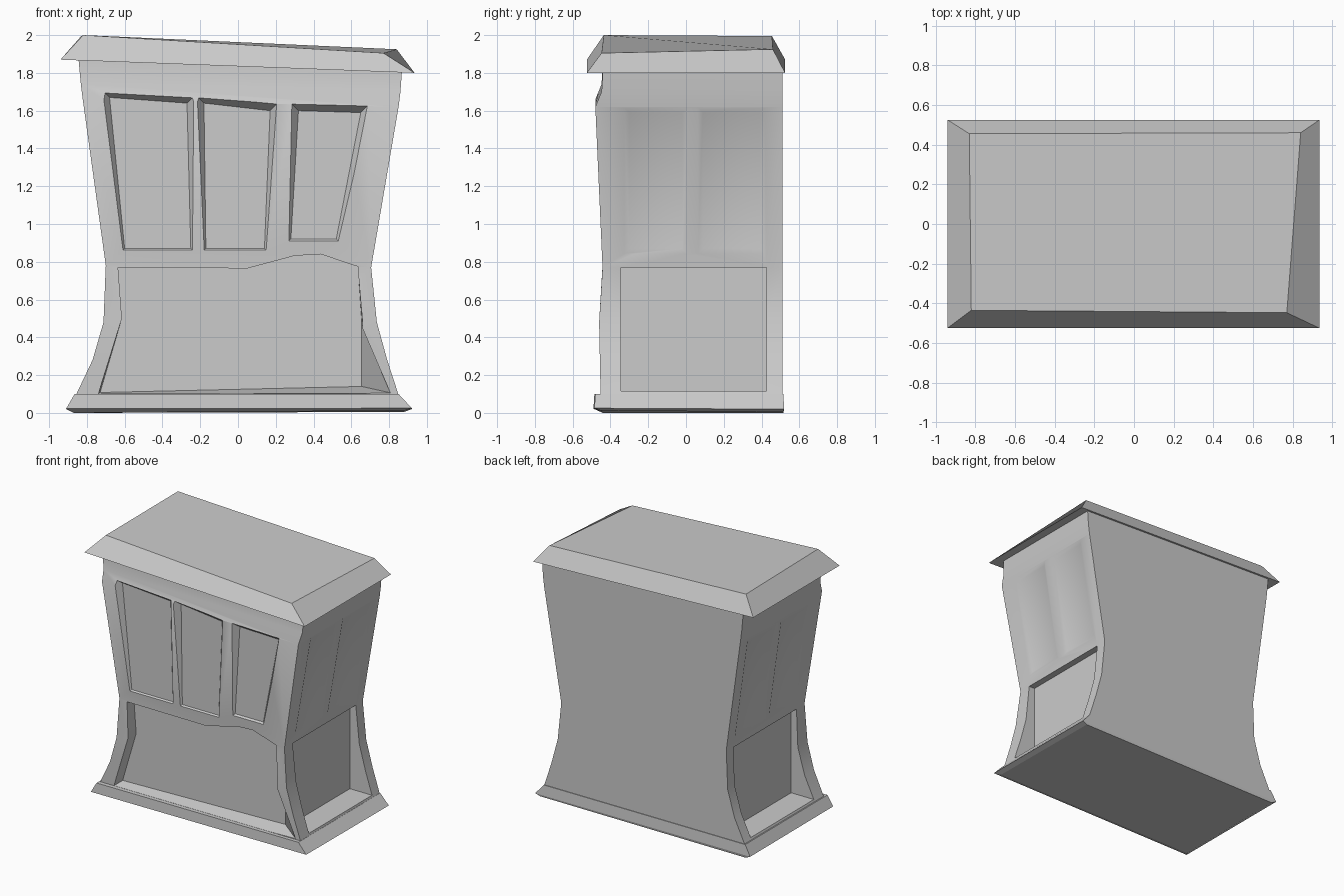
import bpy, bmesh

if "Cube" in bpy.data.objects:
    bpy.data.objects.remove(bpy.data.objects["Cube"])


def loft(name, rings):
    """Closed solid through rings of matching points."""
    bm = bmesh.new()
    vs = [[bm.verts.new(p) for p in r] for r in rings]
    n = len(vs[0])
    for a, b in zip(vs, vs[1:]):
        for i in range(n):
            j = (i + 1) % n
            bm.faces.new((a[i], a[j], b[j], b[i]))
    bm.faces.new(vs[0][::-1])
    bm.faces.new(vs[-1])
    bmesh.ops.recalc_face_normals(bm, faces=bm.faces)
    me = bpy.data.meshes.new(name)
    bm.to_mesh(me)
    bm.free()
    ob = bpy.data.objects.new(name, me)
    bpy.context.collection.objects.link(ob)
    return ob


def activate(ob):
    bpy.ops.object.select_all(action='DESELECT')
    ob.select_set(True)
    bpy.context.view_layer.objects.active = ob


def cut(target, cutter):
    m = target.modifiers.new("cut", 'BOOLEAN')
    m.operation = 'DIFFERENCE'
    m.solver = 'EXACT'
    m.object = cutter
    activate(target)
    bpy.ops.object.modifier_apply(modifier=m.name)
    bpy.data.objects.remove(cutter, do_unlink=True)


# Body: waisted profile, (left z, left x, right z, right x, front y)
BACK = 0.51
levels = [
    (0.08, -0.865, 0.08, 0.855, -0.452),
    (0.28, -0.77, 0.28, 0.79, -0.456),
    (0.48, -0.712, 0.48, 0.735, -0.46),
    (0.78, -0.70, 0.77, 0.705, -0.442),
    (1.66, -0.822, 1.62, 0.85, -0.48),
    (1.74, -0.832, 1.70, 0.86, -0.447),
    (1.88, -0.845, 1.81, 0.868, -0.44),
]
body = loft("cabinet_body", [
    [(xl, f, zl), (xr, f, zr), (xr, BACK, zr), (xl, BACK, zl)]
    for zl, xl, zr, xr, f in levels])

# Front lower recess with the uneven arched top
outer = [(-0.74, 0.10), (-0.615, 0.50), (-0.635, 0.77), (0.05, 0.765), (0.30, 0.832),
         (0.44, 0.84), (0.60, 0.785), (0.635, 0.775), (0.66, 0.48), (0.835, 0.10)]
inner = [(-0.73, 0.108)] + outer[1:-2] + [(0.655, 0.48), (0.655, 0.14)]
cut(body, loft("front_recess", [[(x, -0.50, z) for x, z in outer],
                                [(x, -0.47, z) for x, z in outer],
                                [(x, -0.36, z) for x, z in inner]]))

# Side lower recesses
for s in (-1, 1):
    yz = [(-0.343, 0.115), (0.425, 0.115), (0.425, 0.77), (-0.343, 0.77)]
    cut(body, loft("side_recess", [[(s * x, y, z) for y, z in yz] for x in (0.655, 1.1)]))


def inset(q, d):
    """Shrink a quad (bottom-left, bottom-right, top-right, top-left)."""
    return [(u + a * d, v + b * d)
            for (u, v), (a, b) in zip(q, [(1, 1), (-1, 1), (-1, -1), (1, -1)])]


# Shallow soft-edged panels on the upper front
for q in ([(-0.63, 0.84), (-0.22, 0.84), (-0.24, 1.67), (-0.71, 1.70)],
          [(-0.20, 0.84), (0.17, 0.84), (0.20, 1.63), (-0.21, 1.67)],
          [(0.25, 0.89), (0.55, 0.89), (0.68, 1.62), (0.29, 1.63)]):
    cut(body, loft("front_panel", [[(x, -0.50, z) for x, z in inset(q, -0.02)],
                                   [(x, -0.434, z) for x, z in inset(q, 0.03)]]))

# Shallow panels on the upper sides, following the slope
for s, z0, x0, z1, x1 in ((-1, 0.78, 0.70, 1.66, 0.822), (1, 0.77, 0.705, 1.62, 0.85)):
    def side_x(z):
        return x0 + (x1 - x0) * (z - z0) / (z1 - z0)
    for ya, yb in ((-0.33, 0.01), (0.06, 0.42)):
        q = [(ya, 0.84), (yb, 0.84), (yb, 1.62), (ya, 1.62)]
        cut(body, loft("side_panel", [
            [(s * (side_x(z) + d), y, z) for y, z in inset(q, k)]
            for d, k in ((0.015, -0.03), (-0.012, 0.03))]))

# Sloping lid with bevelled edges
lid = loft("lid", [
    [(-0.94, -0.525, 1.87), (0.935, -0.525, 1.80), (0.935, 0.525, 1.80), (-0.94, 0.525, 1.87)],
    [(-0.82, -0.435, 2.0), (0.77, -0.447, 1.905), (0.84, 0.46, 1.925), (-0.83, 0.455, 1.995)]])

# Base plinth
base = loft("base", [
    [(-0.87, -0.44, 0.0), (0.88, -0.45, 0.012), (0.88, 0.515, 0.005), (-0.87, 0.515, 0.0)],
    [(-0.91, -0.49, 0.022), (0.92, -0.485, 0.025), (0.92, 0.52, 0.02), (-0.91, 0.52, 0.02)],
    [(-0.865, -0.485, 0.10), (0.85, -0.48, 0.10), (0.85, 0.515, 0.10), (-0.865, 0.515, 0.10)]])

activate(body)
bpy.ops.object.shade_smooth_by_angle(angle=0.55)
